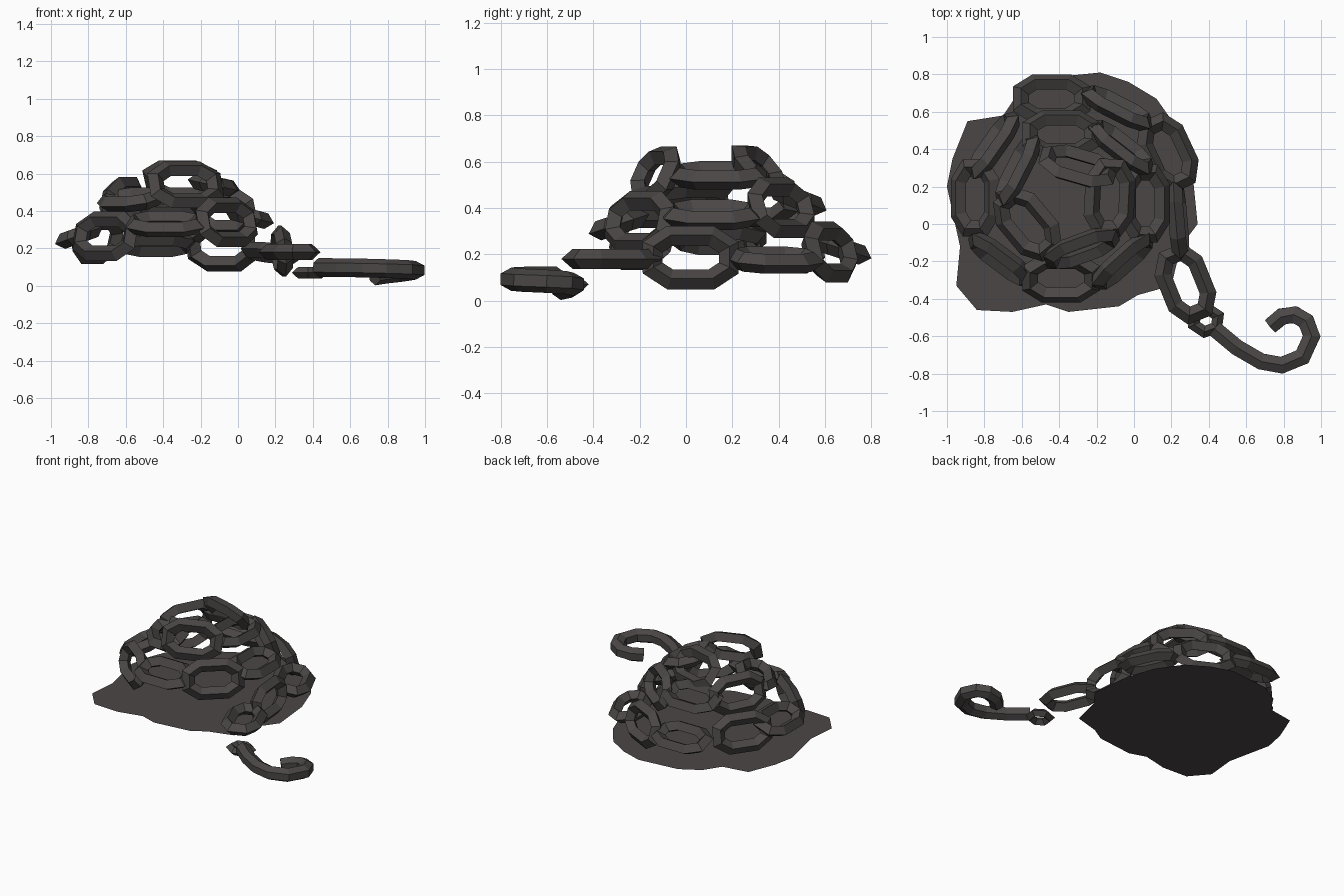
import bpy, bmesh, math
from mathutils import Vector, Matrix

if "Cube" in bpy.data.objects:
    bpy.data.objects.remove(bpy.data.objects["Cube"])

iron = bpy.data.materials.new("dark_iron")
iron.diffuse_color = (0.068, 0.062, 0.060, 1)
iron.use_nodes = True
iron.node_tree.nodes["Principled BSDF"].inputs["Base Color"].default_value = iron.diffuse_color


def finish(name, bm):
    bmesh.ops.recalc_face_normals(bm, faces=bm.faces)
    me = bpy.data.meshes.new(name)
    bm.to_mesh(me)
    bm.free()
    me.materials.append(iron)
    ob = bpy.data.objects.new(name, me)
    bpy.context.collection.objects.link(ob)
    return ob


def sweep(name, pts, r, sides, closed, turn=0.0):
    """Sweep a faceted section along a roughly flat path with mitred corners."""
    pts = [Vector(p) for p in pts]
    n = len(pts)
    bm = bmesh.new()
    rings = []
    for i, p in enumerate(pts):
        a = (p - pts[i - 1]) if closed or i > 0 else pts[1] - p
        b = (pts[(i + 1) % n] - p) if closed or i < n - 1 else a
        a, b = a.normalized(), b.normalized()
        t = (a + b).normalized()
        side = t.cross(Vector((0, 0, 1))).normalized()
        up = side.cross(t).normalized()
        side /= max(t.dot(a), 0.7)
        rings.append([bm.verts.new(p + r * (math.cos(k) * side + math.sin(k) * up))
                      for k in (2 * math.pi * j / sides + turn for j in range(sides))])
    for i in range(n if closed else n - 1):
        A, B = rings[i], rings[(i + 1) % n]
        for j in range(sides):
            k = (j + 1) % sides
            bm.faces.new((A[j], A[k], B[k], B[j]))
    if not closed:
        bm.faces.new(rings[0])
        bm.faces.new(rings[-1])
    return finish(name, bm)


# Chain links spiralling up: x, y, z, heading, roll (roll raises the inner side)
links = [
    (0.275, -0.32, 0.18, 112, 0), (0.235, 0.02, 0.185, 95, 85),
    (0.18, 0.38, 0.175, 115, 10), (-0.09, 0.62, 0.21, 153, 75),
    (-0.44, 0.67, 0.225, 180, 18), (-0.75, 0.42, 0.25, 235, 75),
    (-0.85, 0.14, 0.27, 270, 20), (-0.71, -0.19, 0.265, 323, 75),
    (-0.39, -0.29, 0.33, 0, 18), (-0.06, -0.20, 0.34, 42, 75),
    (0.06, 0.11, 0.37, 90, 15), (-0.07, 0.41, 0.40, 142, 72),
    (-0.39, 0.48, 0.44, 180, 22), (-0.62, 0.29, 0.45, 243, 75),
    (-0.57, 0.00, 0.46, 310, 15), (-0.28, -0.13, 0.54, 20, 65),
    (-0.13, 0.14, 0.54, 87, 12), (-0.30, 0.31, 0.565, 164, 50),
]
oval = [(0.165, -0.045), (0.165, 0.045), (0.09, 0.094), (-0.09, 0.094),
        (-0.165, 0.045), (-0.165, -0.045), (-0.09, -0.094), (0.09, -0.094)]
for i, (x, y, z, yaw, roll) in enumerate(links):
    ob = sweep(f"chain_link_{i + 1}", [(u, v, 0) for u, v in oval], 0.043, 4, True)
    ob.data.transform(Matrix.Translation((x, y, z))
                      @ Matrix.Rotation(math.radians(yaw), 4, 'Z')
                      @ Matrix.Rotation(math.radians(roll), 4, 'X'))

# Small ring joining the chain to the hook
ring = [(0.385 + 0.07 * math.cos(a), -0.515 + 0.062 * math.sin(a), 0.07)
        for a in (math.pi / 3 * k + 0.4 for k in range(6))]
sweep("hook_ring", ring, 0.03, 4, True)

# Hook
hook = [(0.43, -0.56, 0.098), (0.55, -0.66, 0.097), (0.68, -0.735, 0.095),
        (0.79, -0.755, 0.092), (0.90, -0.71, 0.088), (0.95, -0.60, 0.083),
        (0.92, -0.52, 0.078), (0.86, -0.485, 0.07), (0.79, -0.495, 0.062),
        (0.73, -0.545, 0.052)]
sweep("hook", hook, 0.05, 6, False, math.pi / 6)

# Thin irregular sheet beneath the pile
outline = [(-0.89, 0.55), (-0.70, 0.58), (-0.62, 0.70), (-0.48, 0.78), (-0.18, 0.81),
           (-0.03, 0.76), (0.12, 0.67), (0.24, 0.50), (0.31, 0.30), (0.34, 0.0),
           (0.25, -0.12), (0.20, -0.33), (0.02, -0.38), (-0.08, -0.44),
           (-0.35, -0.47), (-0.47, -0.43), (-0.65, -0.47), (-0.84, -0.46),
           (-0.95, -0.33), (-0.93, -0.12), (-1.0, 0.20), (-0.97, 0.35)]
bm = bmesh.new()
# listed clockwise, so reversed to face upward
bm.faces.new([bm.verts.new((x, y, 0.046)) for x, y in reversed(outline)])
me = bpy.data.meshes.new("ground_sheet")
bm.to_mesh(me)
bm.free()
me.materials.append(iron)
bpy.context.collection.objects.link(bpy.data.objects.new("ground_sheet", me))
